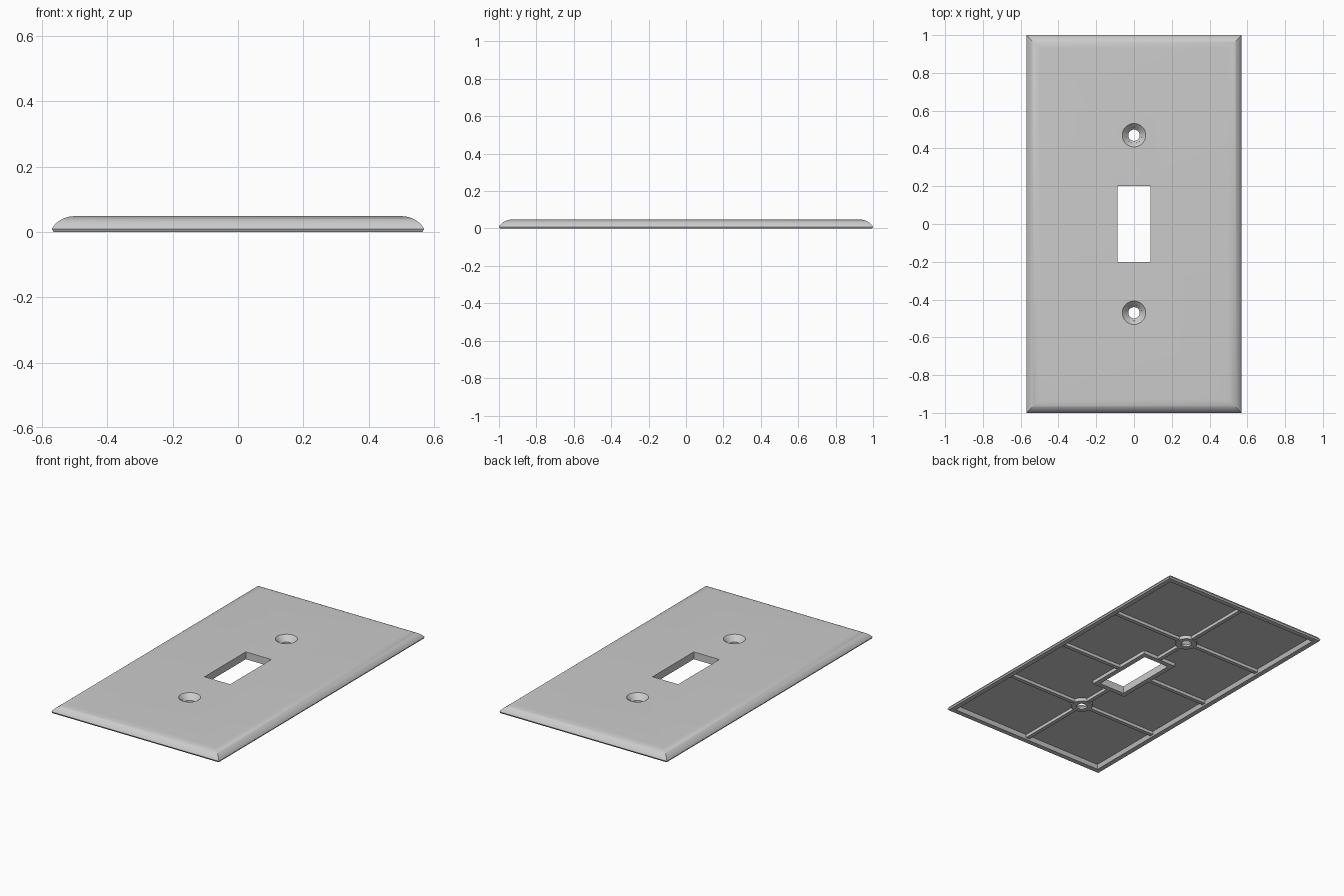
import bpy, bmesh, math
from mathutils import Matrix

if "Cube" in bpy.data.objects:
    bpy.data.objects.remove(bpy.data.objects["Cube"])

HALF_X, HALF_Y, TOP, FLOOR = 0.57, 1.0, 0.048, 0.024
SLOT_X, SLOT_Y = 0.087, 0.2
SCREW_Y = 0.47

grey = bpy.data.materials.new("plate grey")
grey.use_nodes = True
colour = (0.6, 0.6, 0.6, 1)
grey.diffuse_color = colour
grey.node_tree.nodes["Principled BSDF"].inputs["Base Color"].default_value = colour


def make_object(name, bm):
    bmesh.ops.recalc_face_normals(bm, faces=bm.faces)
    mesh = bpy.data.meshes.new(name)
    bm.to_mesh(mesh)
    bm.free()
    mesh.materials.append(grey)
    obj = bpy.data.objects.new(name, mesh)
    bpy.context.collection.objects.link(obj)
    return obj


def bridge(bm, a, b):
    for i in range(len(a)):
        j = (i + 1) % len(a)
        bm.faces.new((a[i], a[j], b[j], b[i]))


def box(name, x0, x1, y0, y1, z0, z1):
    bm = bmesh.new()
    bmesh.ops.create_cube(bm, size=1)
    bmesh.ops.transform(bm, verts=bm.verts, matrix=Matrix.Translation(
        ((x0 + x1) / 2, (y0 + y1) / 2, (z0 + z1) / 2))
        @ Matrix.Diagonal((x1 - x0, y1 - y0, z1 - z0, 1)))
    return make_object(name, bm)


def lathe(name, profile, y, closed, sides=32):
    bm = bmesh.new()
    rings = [[bm.verts.new((r * math.cos(math.tau * i / sides),
                            y + r * math.sin(math.tau * i / sides), z))
              for i in range(sides)] for r, z in profile]
    for a, b in zip(rings, rings[1:]):
        bridge(bm, a, b)
    if closed:
        bridge(bm, rings[-1], rings[0])
    else:
        bm.faces.new(rings[0])
        bm.faces.new(rings[-1])
    return make_object(name, bm)


def smooth(obj):
    bpy.ops.object.select_all(action="DESELECT")
    obj.select_set(True)
    bpy.context.view_layer.objects.active = obj
    bpy.ops.object.shade_smooth_by_angle(angle=math.radians(30))


# Hollow cover plate: mitred rectangular rings from the recess out to the top
profile = [(0.045, FLOOR), (0.035, 0), (0.005, 0), (0, 0.009)]
for k in range(1, 9):
    t = math.radians(25 + 65 * k / 8)
    u = (math.cos(math.radians(25)) - math.cos(t)) / math.cos(math.radians(25))
    v = (math.sin(t) - math.sin(math.radians(25))) / (1 - math.sin(math.radians(25)))
    profile.append((0.07 * u, 0.009 + (TOP - 0.009) * v))
bm = bmesh.new()
rings = [[bm.verts.new((sx * (HALF_X - inset), sy * (HALF_Y - inset), z))
          for sx, sy in ((-1, -1), (1, -1), (1, 1), (-1, 1))]
         for inset, z in profile]
for a, b in zip(rings, rings[1:]):
    bridge(bm, a, b)
bm.faces.new(rings[0])
bm.faces.new(rings[-1])
plate = make_object("cover_plate", bm)

# Switch slot and countersunk screw holes
cutters = [box("slot_cutter", -SLOT_X, SLOT_X, -SLOT_Y, SLOT_Y, -0.1, 0.1)]
for s in (-1, 1):
    cutters.append(lathe("screw_cutter", [(0.03, -0.1), (0.03, 0.015),
                                          (0.062, TOP), (0.062, 0.1)], s * SCREW_Y, False))
bpy.context.view_layer.objects.active = plate
for cutter in cutters:
    mod = plate.modifiers.new("hole", "BOOLEAN")
    mod.operation, mod.solver, mod.object = "DIFFERENCE", "EXACT", cutter
    bpy.ops.object.modifier_apply(modifier=mod.name)
    bpy.data.objects.remove(cutter)
smooth(plate)

# Collar around the slot on the underside
W = 0.03
LOW, HIGH = 0.003, FLOOR + 0.004
for s, side in ((-1, "right"), (1, "left")):
    xs = sorted((s * SLOT_X, s * (SLOT_X + W)))
    box("slot_collar_" + side, *xs, -SLOT_Y - W, SLOT_Y + W, LOW, HIGH)
for s, end in ((-1, "lower"), (1, "upper")):
    ys = sorted((s * SLOT_Y, s * (SLOT_Y + W)))
    box("slot_collar_" + end, -SLOT_X, SLOT_X, *ys, LOW, HIGH)

# Screw bosses and stiffening ribs on the underside
R = 0.012
RIB_LOW = 0.005
for s, end in ((-1, "lower"), (1, "upper")):
    y = s * SCREW_Y
    boss = lathe(end + "_screw_boss", [(0.062, HIGH), (0.062, LOW), (0.03, LOW),
                                       (0.03, 0.015), (0.0425, HIGH)], y, True)
    smooth(boss)
    for name, a, b in (("inner", SLOT_Y + W, SCREW_Y - 0.055),
                       ("outer", SCREW_Y + 0.055, HALF_Y - 0.043)):
        box(f"{end}_{name}_rib", -R, R, *sorted((s * a, s * b)), RIB_LOW, HIGH)
for y, start, row in ((-SCREW_Y, 0.055, "lower"), (0, SLOT_X + W, "middle"),
                      (SCREW_Y, 0.055, "upper")):
    for s, side in ((-1, "right"), (1, "left")):
        xs = sorted((s * start, s * (HALF_X - 0.043)))
        box(f"{row}_{side}_rib", *xs, y - R, y + R, RIB_LOW, HIGH)
